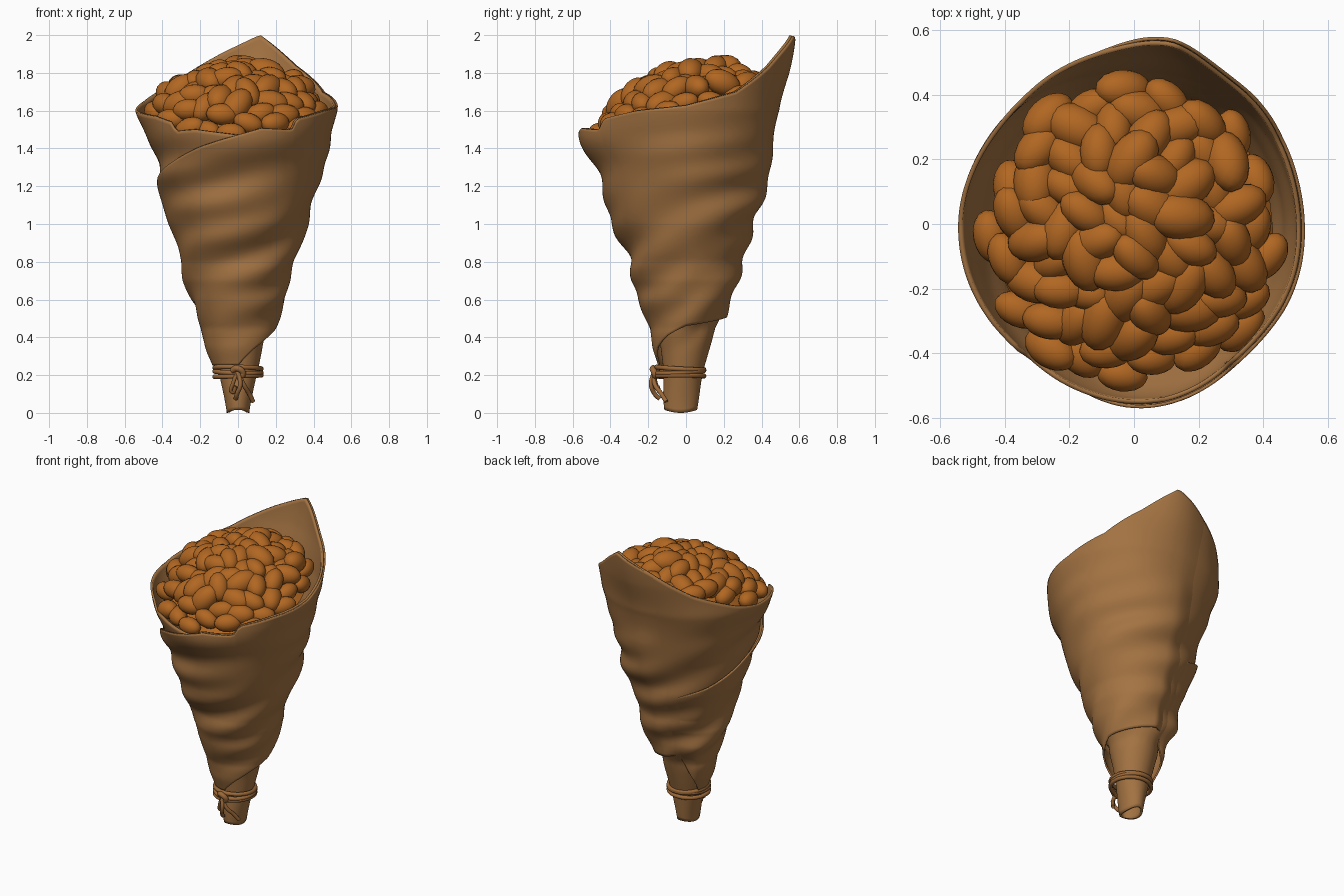
import bpy, bmesh, random
from math import sin, cos, pi, radians, exp, sqrt
from mathutils import Vector, Matrix

random.seed(7)
if "Cube" in bpy.data.objects:
    bpy.data.objects.remove(bpy.data.objects["Cube"])


def material(name, color):
    m = bpy.data.materials.new(name)
    m.use_nodes = True
    m.diffuse_color = (*color, 1)
    m.node_tree.nodes["Principled BSDF"].inputs["Base Color"].default_value = (*color, 1)
    return m


paper = material("kraft paper", (0.37, 0.172, 0.055))
nut = material("roasted nut", (0.44, 0.135, 0.016))
twine = material("twine", (0.33, 0.14, 0.04))


def add_object(name, bm, mat, angle=50):
    me = bpy.data.meshes.new(name)
    bm.to_mesh(me)
    bm.free()
    me.materials.append(mat)
    ob = bpy.data.objects.new(name, me)
    bpy.context.collection.objects.link(ob)
    bpy.ops.object.select_all(action='DESELECT')
    ob.select_set(True)
    bpy.context.view_layer.objects.active = ob
    bpy.ops.object.shade_smooth_by_angle(angle=radians(angle))
    return ob


def lerp_table(table, x):
    for (a, p), (b, q) in zip(table, table[1:]):
        if x <= b:
            return p + (q - p) * max(0, (x - a) / (b - a))
    return table[-1][1]


def step(a, b, x):
    t = min(1, max(0, (x - a) / (b - a)))
    return t * t * (3 - 2 * t)


def bump(x, centre, width):
    return exp(-((x - centre) / width) ** 2)


# Paper cone: radius by height, rim height by angle in degrees
PROFILE = [(0, .07), (.2, .1), (.45, .152), (.6, .222), (.7, .258), (.8, .275), (1, .347),
           (1.2, .4), (1.4, .457), (1.6, .515), (1.8, .535), (2, .545)]
RIM = [(-90, 1.47), (-84, 1.47), (-79, 1.51), (-58, 1.5), (-54, 1.56), (-30, 1.6),
       (0, 1.63), (30, 1.7), (55, 1.84), (78, 2), (100, 1.9), (130, 1.75),
       (160, 1.65), (180, 1.6), (215, 1.57), (228, 1.54), (231, 1.49), (245, 1.5), (270, 1.47)]


def wrap_angle(d):
    return (d + 90) % 360 - 90


def rim(d):
    return lerp_table(RIM, wrap_angle(d))


def cone_point(d, z, offset):
    t, w = radians(d), wrap_angle(d)
    r = lerp_table(PROFILE, z) + offset
    # uneven helical folds
    fade = step(.3, .6, z) * (1 - step(1.2, 1.6, z))
    wave = 2 * pi * (z - .95) / .23 - 4 * (t - pi / 2) + .9 * sin(2 * t + 4 * z)
    r += .012 * fade * (.6 + .4 * sin(2 * t + 5 * z)) * cos(wave)
    r += .008 * fade * sin(2 * pi * z / .41 - 3 * t)
    r += .005 * step(.8, 1.4, z) * sin(5 * t + 6 * z)
    # bulged front lip, flared side, flatter back, pinched corner
    front = max(0, -sin(t)) ** 2
    r += front * (.072 * bump(z, 1.46, .14) + .028 * bump(z, 1.1, .22))
    r += .028 * max(0, -cos(t)) ** 2 * bump(z, 1.59, .12)
    r -= .03 * max(0, sin(t)) ** 2 * bump(z, 1.6, .2)
    r += .03 * bump(w, 78, 16) * step(1.5, 2, z)
    foot = 1 - step(0, .25, z)
    return Vector((r * cos(t) * (1 - .15 * foot),
                   r * sin(t) * (1 + .2 * foot) - .028 * (1 - step(0, .45, z)), z))


def sheet(name, start, low, high, offset, thickness, cols=144, rows=80):
    bm = bmesh.new()
    grid = []
    for i in range(cols + 1):
        d = start + 360 * i / cols
        lo, hi = low(d), high(d)
        column = []
        for j in range(rows + 1):
            z = lo + (hi - lo) * j / rows
            column.append(bm.verts.new(cone_point(d, z, offset(d, z))))
        grid.append(column)
    for a, b in zip(grid, grid[1:]):
        for j in range(rows):
            bm.faces.new((a[j], b[j], b[j + 1], a[j + 1]))
    bmesh.ops.remove_doubles(bm, verts=bm.verts, dist=.0001)
    ob = add_object(name, bm, paper)
    mod = ob.modifiers.new("thickness", 'SOLIDIFY')
    mod.thickness = thickness
    mod.offset = -1


sheet("inner_wrap", -90, lambda d: .008 - .008 * cos(2 * radians(d)), rim,
      lambda d, z: 0, .014)

# Overlapping outer layer with a diagonal top edge and a diagonal lower edge
TOP_EDGE = [(-250, .97), (-215, 1.06), (-180, 1.18), (-150, 1.28), (-115, 1.4), (-80, 1.5)]
LOW_EDGE = [(-250, .52), (-205, .25), (-90, .25), (-60, .34), (-30, .41),
            (0, .46), (45, .485), (110, .52)]


def outer_offset(d, z):
    taper = step(-250, -215, d) * (1 - step(85, 110, d))
    flare = .022 * (1 - step(.4, .7, z)) * step(.22, .36, z)
    return -.003 + taper * (.025 - .01 * step(1.35, 1.5, z) + flare)


sheet("outer_wrap", -250, lambda d: lerp_table(LOW_EDGE, d),
      lambda d: lerp_table(TOP_EDGE, d) if d < -80 else rim(d) - .002, outer_offset, .01)


# Heap of nuts, long axes following the rim near the edge
def heap(x, y):
    return 1.82 - 1.05 * (x * x + (y - .1) ** 2)


bm = bmesh.new()
COUNT = 76
for i in range(COUNT):
    out = sqrt((i + .5) / COUNT)
    a = i * pi * (3 - sqrt(5))
    x = .442 * out * cos(a) + random.uniform(-.01, .01)
    y = .455 * out * sin(a) - .025 + random.uniform(-.01, .01)
    normal = Vector((2 * x, 2 * (y - .1), 1))
    tilt = normal.to_track_quat('Z', 'Y').to_matrix().to_4x4()
    size = random.uniform(.85, 1.1) if out < .85 else random.uniform(.8, .95)
    shape = Matrix.Diagonal((.1 * size, .067 * size, .066 * size, 1))
    swing = pi / 2 if out < .8 else .35
    turn = (Matrix.Rotation(random.uniform(-swing, swing), 4, 'Z')
            @ Matrix.Rotation(random.uniform(-.4, .4), 4, 'Y'))
    place = Matrix.Translation((x, y, heap(x, y) + random.uniform(-.03, .025)))
    bmesh.ops.create_uvsphere(bm, u_segments=16, v_segments=10, radius=1,
                              matrix=place @ tilt @ turn @ shape)
add_object("nuts", bm, nut, 60)

# Solid core under the top layer
bm = bmesh.new()
bmesh.ops.create_circle(bm, cap_ends=True, cap_tris=True, segments=32, radius=.43)
bmesh.ops.subdivide_edges(bm, edges=bm.edges, cuts=5, use_grid_fill=True)
for v in bm.verts:
    v.co.y -= .02
    v.co.z = heap(v.co.x, v.co.y) - .06
add_object("nut_heap_core", bm, nut, 60)


# Twine rings, knot and loose ends
def cord(name, points, radius, closed=False):
    cu = bpy.data.curves.new(name, 'CURVE')
    cu.dimensions = '3D'
    cu.bevel_depth = radius
    cu.bevel_resolution = 3
    cu.use_fill_caps = True
    sp = cu.splines.new('BEZIER')
    sp.bezier_points.add(len(points) - 1)
    for p, co in zip(sp.bezier_points, points):
        p.co = co
        p.handle_left_type = p.handle_right_type = 'AUTO'
    sp.use_cyclic_u = closed
    cu.materials.append(twine)
    ob = bpy.data.objects.new(name, cu)
    bpy.context.collection.objects.link(ob)


for k, (z, lean) in enumerate([(.195, .004), (.217, -.008), (.236, .008)]):
    ring = [(.123 * cos(a), .125 * sin(a) - .03, z + lean * cos(a + k))
            for a in (i * pi / 6 for i in range(12))]
    cord(f"twine_ring_{k + 1}", ring, .013, True)
cord("twine_knot", [(-.03, -.155, .225), (0, -.175, .235), (.025, -.165, .205), (-.01, -.165, .19)], .017)
cord("twine_end_right", [(0, -.17, .21), (.03, -.165, .15), (.06, -.13, .1), (.08, -.105, .06)], .012)
cord("twine_end_left", [(0, -.17, .215), (.012, -.185, .15), (-.005, -.165, .1), (-.012, -.14, .075)], .012)
cord("twine_loop", [(0, -.165, .22), (-.025, -.16, .16), (-.03, -.14, .11), (-.012, -.15, .14)], .01)
